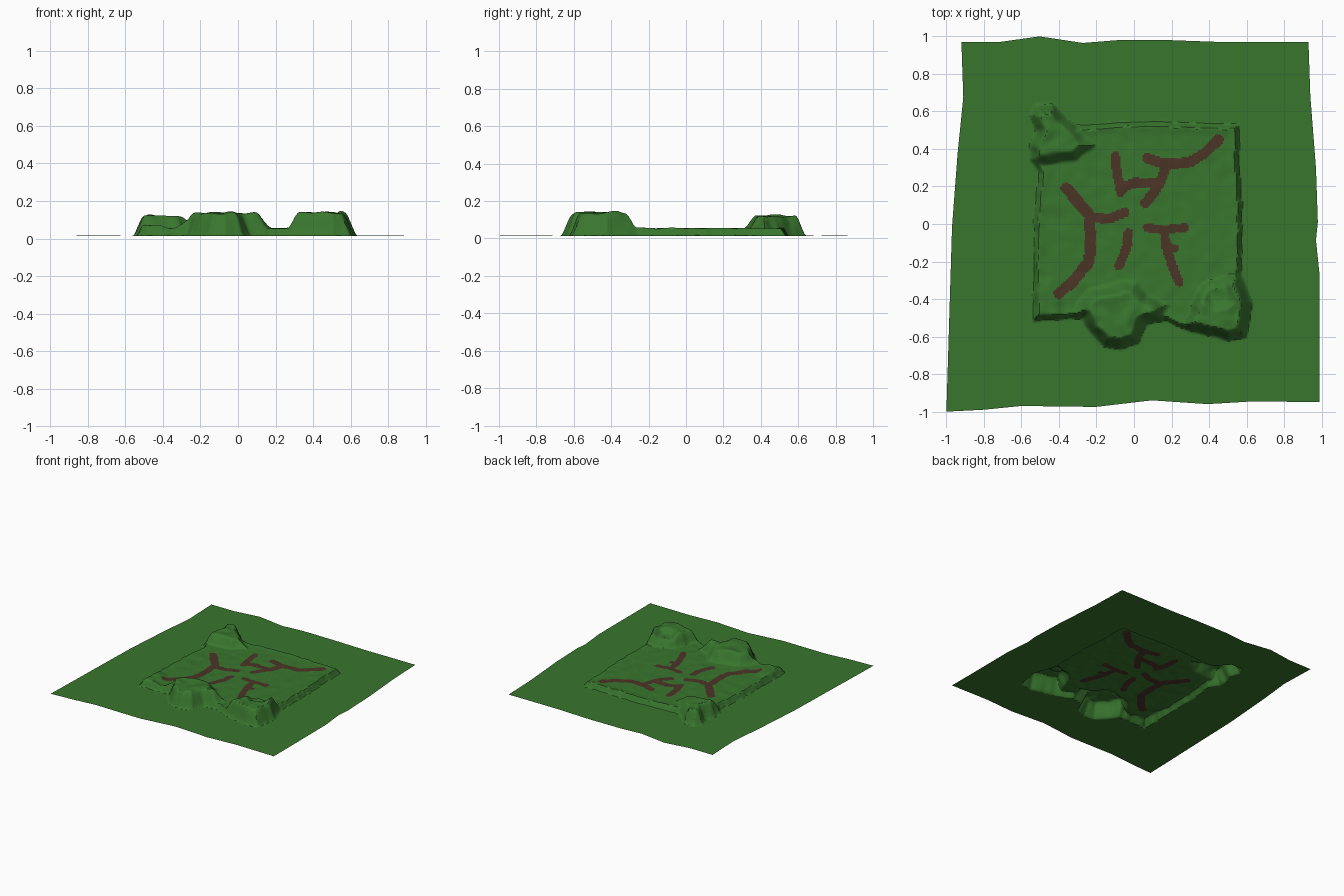
import bpy, math
from mathutils import Vector, noise

if "Cube" in bpy.data.objects:
    bpy.data.objects.remove(bpy.data.objects["Cube"])

N = 230          # grid cells per side
GROUND = 0.014


def material(name, rgb):
    m = bpy.data.materials.new(name)
    m.diffuse_color = (*rgb, 1)
    m.use_nodes = True
    m.node_tree.nodes["Principled BSDF"].inputs["Base Color"].default_value = m.diffuse_color
    return m


def interp(pts, t):
    for (a, va), (b, vb) in zip(pts, pts[1:]):
        if t <= b:
            return va + (vb - va) * max(0, (t - a) / (b - a))
    return pts[-1][1]


def seg_dist(x, y, a, b):
    dx, dy = b[0] - a[0], b[1] - a[1]
    t = ((x - a[0]) * dx + (y - a[1]) * dy) / (dx * dx + dy * dy)
    t = min(1, max(0, t))
    return math.hypot(x - a[0] - t * dx, y - a[1] - t * dy)


def path_dist(x, y, pts):
    return min(seg_dist(x, y, a, b) for a, b in zip(pts, pts[1:]))


def inside_depth(x, y, poly):
    """Signed distance to a closed outline, positive inside."""
    loop = poly + poly[:1]
    ins = False
    for a, b in zip(loop, loop[1:]):
        if (a[1] > y) != (b[1] > y) and x < (b[0] - a[0]) * (y - a[1]) / (b[1] - a[1]) + a[0]:
            ins = not ins
    d = path_dist(x, y, loop)
    return d if ins else -d


def ramp(d, w):
    t = min(1, max(0, d / w))
    return t * t * (3 - 2 * t)


# Sheet edges (along the side, offset)
left = [(-1, -1), (0, -.97), (.4, -.94), (.7, -.91), (1, -.92)]
right = [(-1, .99), (-.3, .99), (-.1, .97), (0, .98), (.3, .97), (.7, .94), (1, .93)]
front = [(-1, -1), (-.8, -.99), (-.6, -.97), (-.2, -.975), (.1, -.94), (.4, -.96), (.65, -.945), (1, -.95)]
back = [(-1, .97), (-.78, .97), (-.55, 1), (-.3, .965), (-.1, .98), (.2, .98), (.5, .97), (1, .97)]

# Foot of the raised plateau
plateau = [(-.52, .64), (-.42, .645), (-.37, .58), (-.3, .525), (0, .55), (.3, .54), (.56, .53),
           (.565, .3), (.58, .1), (.575, -.26), (.64, -.42), (.6, -.61), (.5, -.63), (.3, -.58),
           (.17, -.52), (.07, -.54), (.03, -.64), (-.07, -.675), (-.16, -.66), (-.24, -.58),
           (-.28, -.51), (-.36, -.51), (-.54, -.52), (-.54, -.25), (-.53, .1), (-.51, .27),
           (-.56, .34), (-.56, .42), (-.53, .5), (-.56, .58)]

# Knolls on the plateau: outline, extra height, slope width
knolls = [
    ([(-.57, .66), (-.4, .66), (-.32, .54), (-.2, .42), (-.3, .33), (-.57, .3)], .07, .07),
    ([(-.36, -.5), (-.25, -.34), (-.05, -.29), (.02, -.3), (.08, -.37), (.2, -.42), (.14, -.56),
      (.05, -.68), (-.15, -.7), (-.26, -.6)], .085, .08),
    ([(.24, -.6), (.31, -.4), (.36, -.31), (.5, -.27), (.59, -.25), (.66, -.42), (.62, -.65), (.45, -.66)], .09, .06),
    ([(-.56, -.54), (-.36, -.54), (-.36, -.4), (-.42, -.28), (-.56, -.24)], .02, .08),
]

# Dirt tracks: half width, points
tracks = [
    (.028, [(.45, .45), (.38, .38), (.3, .33), (.2, .32), (.13, .33), (.07, .35)]),
    (.027, [(.17, .31), (.14, .22), (.1, .16), (.06, .11)]),
    (.026, [(.13, .22), (0, .22), (-.07, .19)]),
    (.025, [(-.1, .36), (-.09, .26), (-.07, .17)]),
    (.03, [(-.36, .19), (-.3, .12), (-.24, .05), (-.23, -.1), (-.24, -.2), (-.32, -.3), (-.4, -.37)]),
    (.026, [(-.24, .03), (-.13, .03), (-.05, .06)]),
    (.026, [(-.03, -.05), (-.04, -.13), (-.08, -.22)]),
    (.023, [(.07, -.02), (.16, -.03), (.27, -.02)]),
    (.024, [(.16, -.03), (.17, -.12), (.21, -.24), (.24, -.31)]),
    (.02, [(.18, -.12), (.22, -.13)]),
]


def height(x, y):
    z = GROUND + .002 * noise.noise(Vector((x * 2, y * 2, 4)))
    if abs(x) > .72 or abs(y) > .72:
        return z
    # ragged outline, so the banks look eroded
    wob = .009 * noise.noise(Vector((x * 16, y * 16, 0)))
    d = inside_depth(x, y, plateau) + wob
    if d <= 0:
        return z
    extra = sum(h * ramp(inside_depth(x, y, p) + wob, w) for p, h, w in knolls)
    # hollow in the front right knoll
    extra -= .035 * ramp(.1 - math.hypot(x - .45, y + .37), .06) * ramp(extra, .09)
    rim = .008 * ramp(.08 - d, .08)
    rough = noise.noise(Vector((x * 14, y * 14, 7))) * (.004 + .13 * extra)
    return z + (.036 + extra + rim + rough) * ramp(d, .03 + .45 * extra)


verts, faces, mats = [], [], []
for j in range(N + 1):
    v = -1 + 2 * j / N
    for i in range(N + 1):
        u = -1 + 2 * i / N
        l, r = interp(left, v), interp(right, v)
        f, b = interp(front, u), interp(back, u)
        x, y = l + (r - l) * i / N, f + (b - f) * j / N
        verts.append((x, y, height(x, y)))
for j in range(N):
    for i in range(N):
        a = j * (N + 1) + i
        faces.append((a, a + 1, a + N + 2, a + N + 1))
        x = (verts[a][0] + verts[a + N + 2][0]) / 2
        y = (verts[a][1] + verts[a + N + 2][1]) / 2
        on = abs(x) < .52 and abs(y) < .52 and any(path_dist(x, y, p) < w for w, p in tracks)
        mats.append(1 if on else 0)

# Grass terrain sheet with painted dirt tracks
mesh = bpy.data.meshes.new("terrain")
mesh.from_pydata(verts, [], faces)
mesh.materials.append(material("grass green", (.040, .180, .027)))
mesh.materials.append(material("dirt brown", (.072, .035, .020)))
mesh.polygons.foreach_set("material_index", mats)
mesh.update()
terrain = bpy.data.objects.new("terrain", mesh)
bpy.context.collection.objects.link(terrain)
bpy.context.view_layer.objects.active = terrain
terrain.select_set(True)
bpy.ops.object.shade_smooth_by_angle(angle=math.radians(35))
